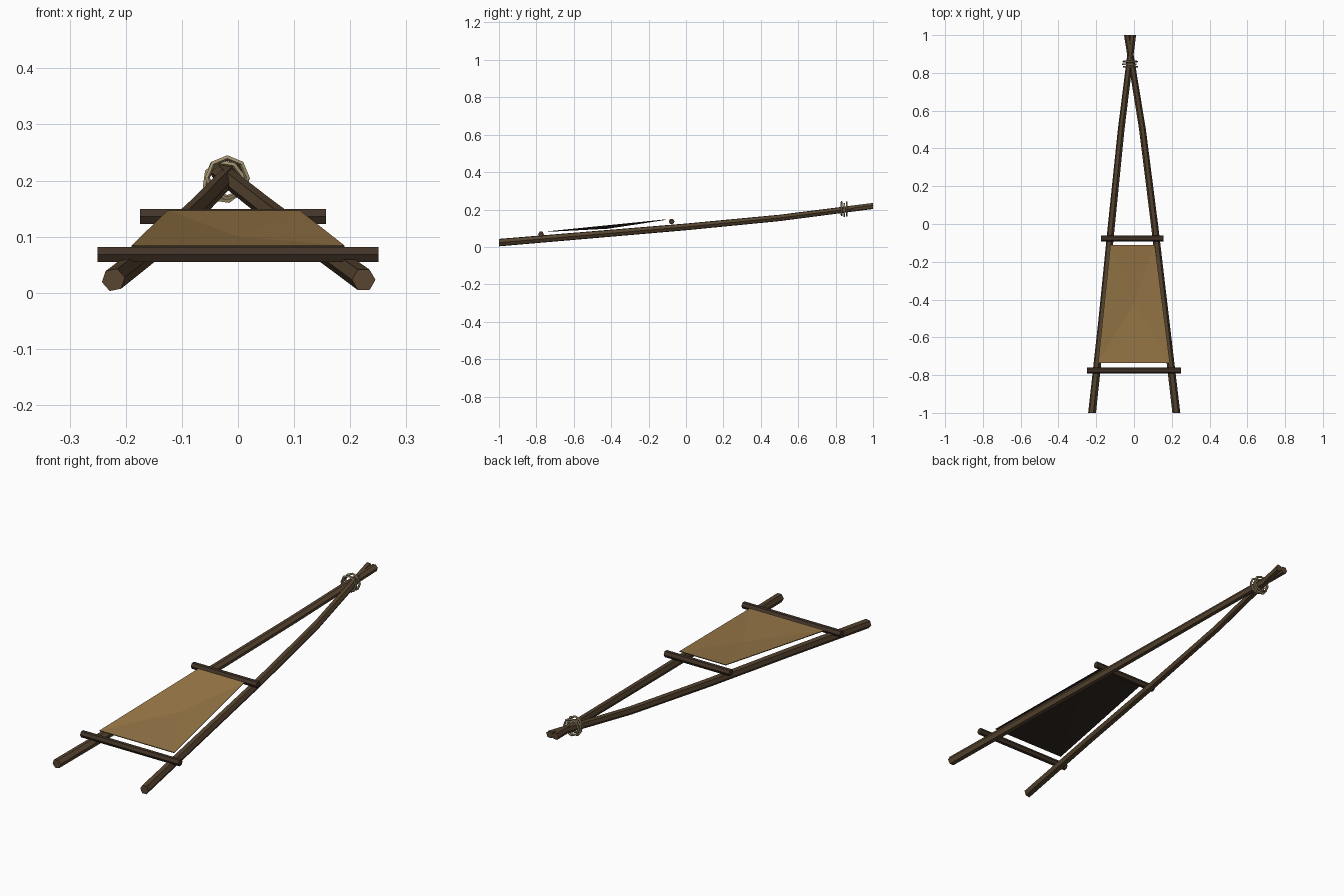
import bpy, bmesh, math
from mathutils import Vector

if "Cube" in bpy.data.objects:
    bpy.data.objects.remove(bpy.data.objects["Cube"], do_unlink=True)


def material(name, rgb):
    m = bpy.data.materials.new(name)
    m.use_nodes = True
    m.diffuse_color = (*rgb, 1)
    m.node_tree.nodes["Principled BSDF"].inputs["Base Color"].default_value = (*rgb, 1)
    return m


POLE = material("pole brown", (0.095, 0.06, 0.03))
BAR = material("dark bar brown", (0.055, 0.034, 0.021))
HIDE = material("tan hide", (0.32, 0.19, 0.065))
UNDER = material("dark hide underside", (0.03, 0.02, 0.014))
ROPE = material("pale rope", (0.36, 0.29, 0.16))


def finish(name, bm, *mats):
    me = bpy.data.meshes.new(name)
    bmesh.ops.recalc_face_normals(bm, faces=bm.faces)
    bm.to_mesh(me)
    bm.free()
    ob = bpy.data.objects.new(name, me)
    for m in mats:
        me.materials.append(m)
    bpy.context.collection.objects.link(ob)
    return ob


def tube(name, path, radii, mat, sides=6, turn=0.0, closed=False):
    """Sweep a polygon along a path, capped at both ends unless closed."""
    bm = bmesh.new()
    n = len(path)
    rings = []
    for i, p in enumerate(path):
        if closed:
            along = path[(i + 1) % n] - path[i - 1]
        else:
            along = path[min(i + 1, n - 1)] - path[max(i - 1, 0)]
        # keep the end cuts square to the main axis
        axis = max(range(3), key=lambda k: abs(along[k]))
        if not closed:
            along = Vector([1.0 if k == axis else 0.0 for k in range(3)])
        along.normalize()
        ref = Vector((0, 1, 0)) if closed else Vector((0, 0, 1))
        u = along.cross(ref).normalized()
        v = u.cross(along)
        angles = [turn + math.tau * k / sides for k in range(sides)]
        rings.append([bm.verts.new(p + radii[i] * (u * math.cos(a) + v * math.sin(a))) for a in angles])
    for i in range(n if closed else n - 1):
        a, b = rings[i], rings[(i + 1) % n]
        for k in range(sides):
            j = (k + 1) % sides
            bm.faces.new((a[k], a[j], b[j], b[k]))
    if not closed:
        bm.faces.new(rings[0])
        bm.faces.new(rings[-1])
    return finish(name, bm, mat)


# Two long tapering poles that cross near the back
ys = (-1, -0.5, 0, 0.5, 1)
zs = (0.023, 0.065, 0.107, 0.155, 0.219)
radii = (0.021, 0.02, 0.019, 0.018, 0.017)
for name, xs, turn in (("left_pole", (0.224, 0.166, 0.108, 0.045, -0.036), 0.0),
                       ("right_pole", (-0.222, -0.168, -0.119, -0.068, -0.006), 0.2)):
    tube(name, [Vector(p) for p in zip(xs, ys, zs)], radii, POLE, turn=turn)

# Crossbars resting on the poles
for name, x0, x1, y, z in (("front_crossbar", -0.25, 0.25, -0.775, 0.068),
                           ("rear_crossbar", -0.175, 0.157, -0.077, 0.136)):
    tube(name, [Vector((x0, y, z)), Vector((x1, y, z))], (0.0155, 0.0155), BAR)

# Sagging hide stretched between the bars, darker below
bm = bmesh.new()
rim = ((-0.19, -0.735, 0.084), (0.19, -0.735, 0.084),
       (0.11, -0.11, 0.147), (-0.125, -0.11, 0.147))
layers = []
for drop in (0, 0.003):
    down = Vector((0, 0, -drop))
    layers.append(([bm.verts.new(Vector(p) + down) for p in rim],
                   bm.verts.new(Vector((0, -0.42, 0.1)) + down)))
for i in range(4):
    j = (i + 1) % 4
    for corners, middle in layers:
        bm.faces.new((corners[i], corners[j], middle))
    top, low = layers[0][0], layers[1][0]
    bm.faces.new((top[i], top[j], low[j], low[i]))
hide = finish("hide_sling", bm, HIDE, UNDER)
for f in hide.data.polygons:
    f.material_index = 0 if f.normal.z > 0.5 else 1

# Rope loops binding the crossing
for i, (x, y, z, r) in enumerate(((-0.019, 0.832, 0.205, 0.036),
                                  (-0.025, 0.846, 0.198, 0.035),
                                  (-0.02, 0.86, 0.203, 0.037))):
    loop = [Vector((x + r * math.cos(a), y, z + r * math.sin(a)))
            for a in (math.tau * k / 8 + 0.25 * (i == 1) + math.pi / 2 for k in range(8))]
    tube(f"rope_loop_{i + 1}", loop, [0.005] * 8, ROPE, sides=5, closed=True)
